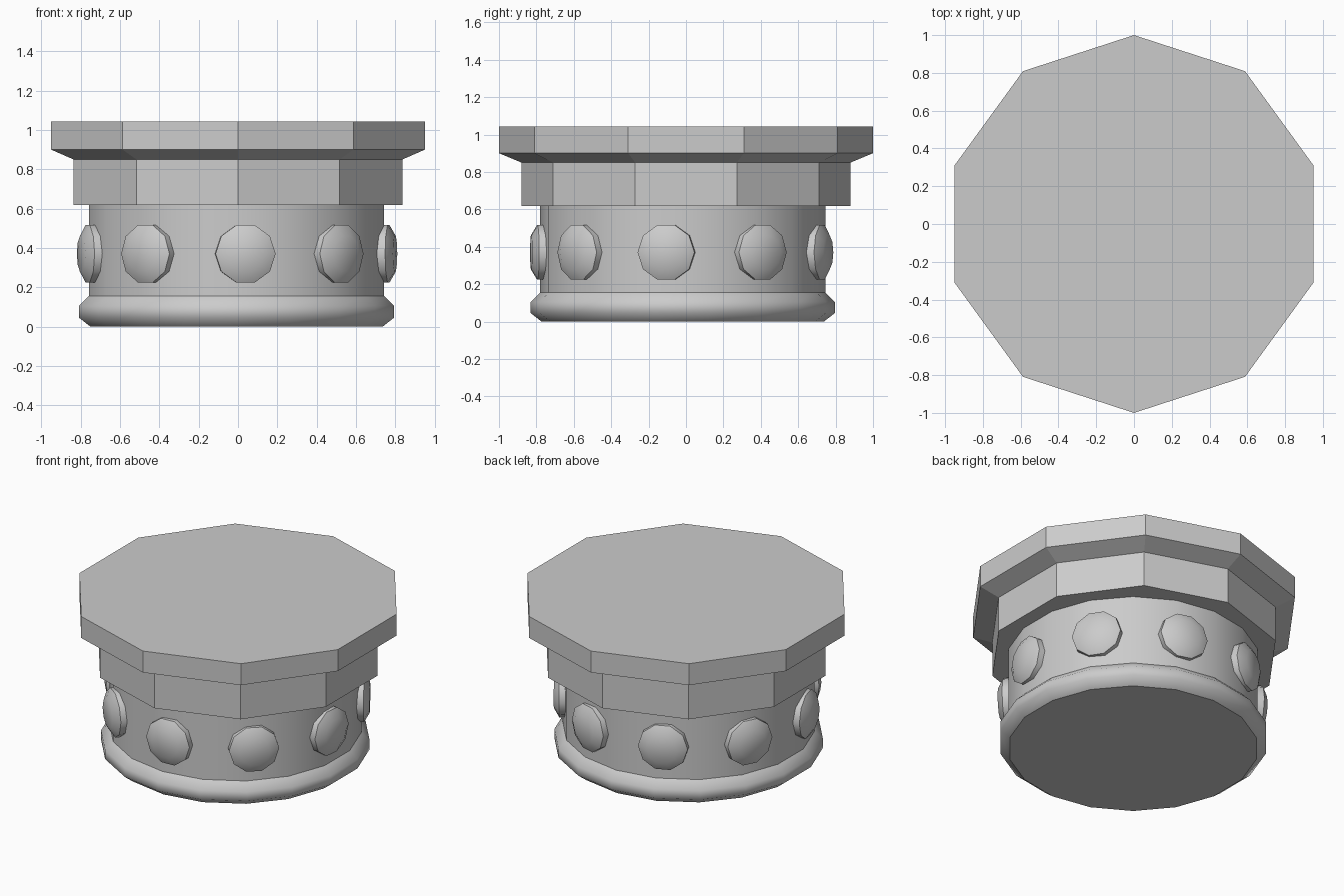
import bpy, bmesh
from math import sin, cos, pi, radians
from mathutils import Matrix

if "Cube" in bpy.data.objects:
    bpy.data.objects.remove(bpy.data.objects["Cube"])


def lathe(name, profile, sides, start=0.0, matrix=None, smooth=False):
    """Closed solid of revolution from (radius, height) points, capped at both ends."""
    bm = bmesh.new()
    rings = [[bm.verts.new((r * cos(start + 2 * pi * i / sides),
                            r * sin(start + 2 * pi * i / sides), z))
              for i in range(sides)] for r, z in profile]
    for low, high in zip(rings, rings[1:]):
        for i in range(sides):
            j = (i + 1) % sides
            face = bm.faces.new((low[i], low[j], high[j], high[i]))
            face.smooth = smooth
    bm.faces.new(rings[0][::-1])
    bm.faces.new(rings[-1])
    if matrix:
        bm.transform(matrix)
    mesh = bpy.data.meshes.new(name)
    bm.to_mesh(mesh)
    bm.free()
    obj = bpy.data.objects.new(name, mesh)
    bpy.context.collection.objects.link(obj)
    return obj


# Ten-sided cap with a chamfered underside
lathe("cap", [(0.88, 0.617), (0.88, 0.85), (1.0, 0.9), (1.0, 1.043)], 10, pi / 2)

# Round lower body, slightly off the cap's axis
centre = Matrix.Translation((-0.0075, -0.0175, 0))
lathe("body", [(0.7625, 0.1), (0.7625, 0.62)], 18, pi / 2, centre, True)

# Rounded foot ring
lathe("foot_ring", [(0.755, 0), (0.813, 0.045), (0.813, 0.105), (0.7625, 0.155)],
      18, pi / 2, centre, True)

# Nine studs around the body
for k in range(9):
    place = (centre @ Matrix.Translation((0, 0, 0.37))
             @ Matrix.Rotation(radians(-86.6 + 40 * k), 4, 'Z')
             @ Matrix.Rotation(pi / 2, 4, 'Y'))
    stud = lathe(f"stud_{k + 1}", [(0.153, 0.70), (0.153, 0.778), (0.095, 0.812)],
                 10, pi / 2, place, True)
    bpy.ops.object.select_all(action='DESELECT')
    stud.select_set(True)
    bpy.context.view_layer.objects.active = stud
    bpy.ops.object.shade_smooth_by_angle(angle=radians(40))
